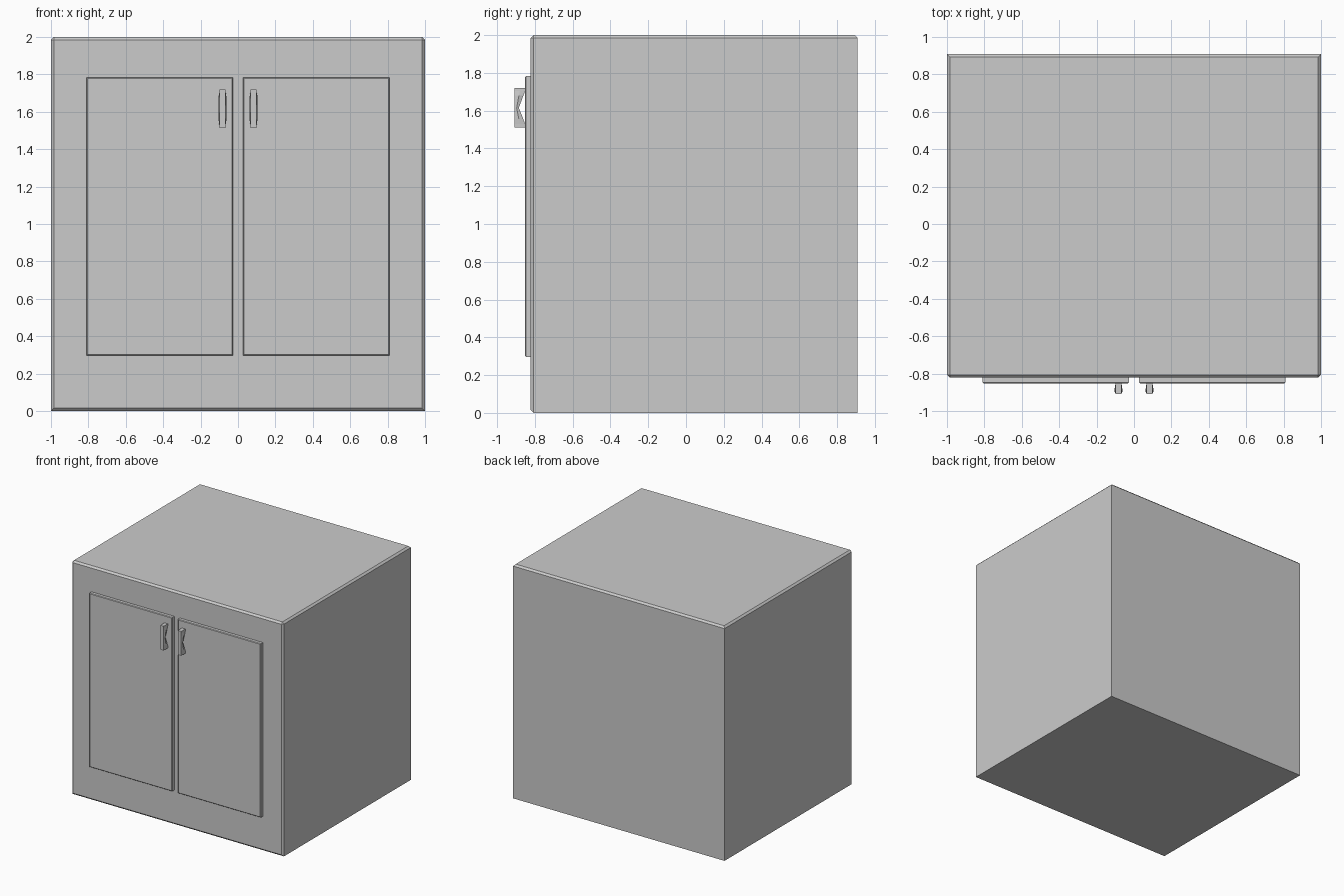
import bpy, bmesh

if "Cube" in bpy.data.objects:
    bpy.data.objects.remove(bpy.data.objects["Cube"])

FRONT, BACK, DOOR = -0.822, 0.908, -0.852


def finish(bm, name):
    bmesh.ops.recalc_face_normals(bm, faces=bm.faces)
    mesh = bpy.data.meshes.new(name)
    bm.to_mesh(mesh)
    bm.free()
    obj = bpy.data.objects.new(name, mesh)
    bpy.context.collection.objects.link(obj)
    return obj


def box(name, lo, hi, bevel, pick):
    """Box from corner to corner; edges accepted by pick() are chamfered."""
    bm = bmesh.new()
    bmesh.ops.create_cube(bm, size=1)
    for v in bm.verts:
        v.co = [hi[i] if v.co[i] > 0 else lo[i] for i in range(3)]
    edges = [e for e in bm.edges if pick(e)]
    bmesh.ops.bevel(bm, geom=edges, offset=bevel, segments=1,
                    affect='EDGES', profile=0.5)
    return finish(bm, name)


def on_plane(edge, axis, value):
    return all(abs(v.co[axis] - value) < 1e-5 for v in edge.verts)


def handle(name, cx):
    """Pull handle: stacked six-point rings, notched behind, bulging sides."""
    # z, back y, half width at the middle
    rings = [(1.512, DOOR, .016), (1.53, DOOR, .017), (1.557, -.862, .021),
             (1.615, -.885, .021), (1.68, -.861, .021), (1.703, DOOR, .017),
             (1.72, DOOR, .016)]
    bm = bmesh.new()
    loops = []
    for z, yb, w in rings:
        yf, ym = -0.908, (yb - 0.908) / 2
        pts = [(-.015, yf), (.015, yf), (w, ym), (.016, yb), (-.016, yb), (-w, ym)]
        loops.append([bm.verts.new((cx + x, y, z)) for x, y in pts])
    for a, b in zip(loops, loops[1:]):
        for i in range(6):
            j = (i + 1) % 6
            bm.faces.new((a[i], a[j], b[j], b[i]))
    bm.faces.new(loops[0])
    bm.faces.new(loops[-1])
    return finish(bm, name)


# Cabinet body: top and front edges chamfered, back and bottom sharp
box("cabinet_body", (-1, FRONT, 0), (1, BACK, 2), 0.015,
    lambda e: on_plane(e, 2, 2) or on_plane(e, 1, FRONT))

# Doors and handles, mirrored left and right
for side, s in (("left", -1), ("right", 1)):
    xs = sorted((s * 0.027, s * 0.81))
    box(side + "_door", (xs[0], DOOR, 0.297), (xs[1], FRONT + 0.005, 1.783), 0.005,
        lambda e: on_plane(e, 1, DOOR))
    handle(side + "_handle", s * 0.083)
